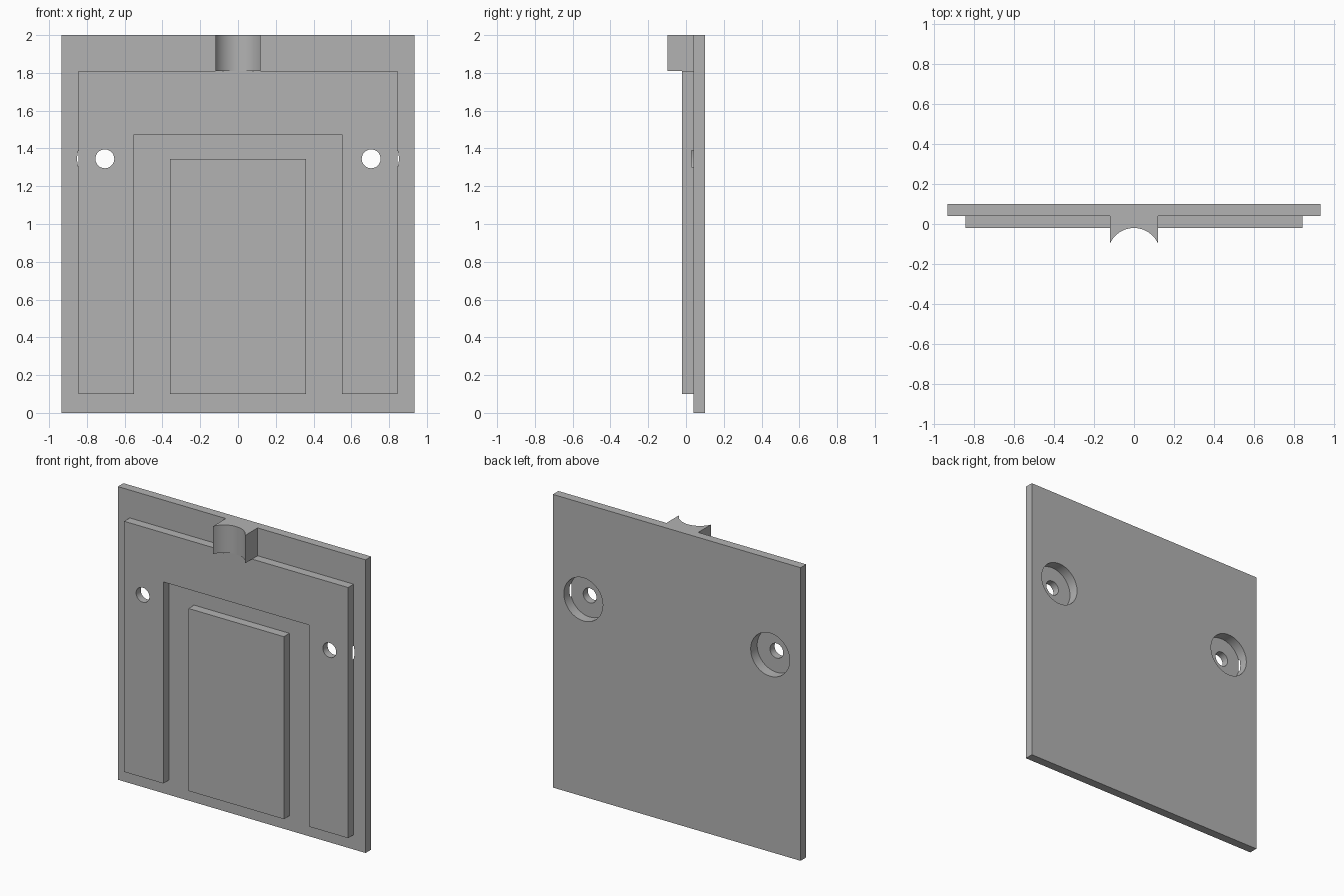
import bpy, bmesh, math

cube = bpy.data.objects.get("Cube")
if cube:
    bpy.data.objects.remove(cube, do_unlink=True)

grey = bpy.data.materials.new("plain grey")
grey.use_nodes = True
COLOUR = (0.45, 0.45, 0.45, 1)
grey.diffuse_color = COLOUR
grey.node_tree.nodes["Principled BSDF"].inputs["Base Color"].default_value = COLOUR

BACK, STEP, FACE = 0.10, 0.04, -0.02   # depth levels of plate and raised pads
PLATE_W, PAD_W, SLOT_W, PANEL_W, LUG_W = 0.935, 0.845, 0.55, 0.36, 0.12
PAD_BOTTOM, PAD_TOP, TOP = 0.10, 1.81, 2.0
HOLE_X, HOLE_Z = 0.705, 1.345


def extrude(name, points, direction):
    """Prism from a closed outline of 3D points."""
    bm = bmesh.new()
    face = bm.faces.new([bm.verts.new(p) for p in points])
    new = bmesh.ops.extrude_face_region(bm, geom=[face])["geom"]
    bmesh.ops.translate(bm, vec=direction,
                        verts=[v for v in new if isinstance(v, bmesh.types.BMVert)])
    bmesh.ops.recalc_face_normals(bm, faces=bm.faces)
    mesh = bpy.data.meshes.new(name)
    bm.to_mesh(mesh)
    bm.free()
    mesh.materials.append(grey)
    obj = bpy.data.objects.new(name, mesh)
    bpy.context.collection.objects.link(obj)
    return obj


def slab(name, outline, front, back):
    """Outline in x and z, given thickness along y."""
    return extrude(name, [(x, front, z) for x, z in outline], (0, back - front, 0))


def rectangle(half, bottom, top):
    return [(-half, bottom), (half, bottom), (half, top), (-half, top)]


def activate(obj):
    bpy.ops.object.select_all(action="DESELECT")
    obj.select_set(True)
    bpy.context.view_layer.objects.active = obj


def bore(obj, radius, front, back):
    """Cut a pair of mirrored round holes."""
    for side in (-1, 1):
        circle = [(side * HOLE_X + radius * math.cos(a), HOLE_Z + radius * math.sin(a))
                  for a in (math.tau * i / 48 for i in range(48))]
        cutter = slab("hole_cutter", circle, front, back)
        cutter.hide_render = True
        mod = obj.modifiers.new("hole", "BOOLEAN")
        mod.operation, mod.solver, mod.object = "DIFFERENCE", "EXACT", cutter
        activate(obj)
        bpy.ops.object.modifier_apply(modifier=mod.name)
        bpy.data.objects.remove(cutter, do_unlink=True)


# Back plate with screw recesses
plate = slab("back_plate", rectangle(PLATE_W, 0, TOP), STEP, BACK)
bore(plate, 0.147, STEP - 0.1, BACK + 0.1)

# Arch-shaped raised frame, with recess floors and screw holes
arch = [(-PAD_W, PAD_BOTTOM), (-SLOT_W, PAD_BOTTOM), (-SLOT_W, 1.475),
        (SLOT_W, 1.475), (SLOT_W, PAD_BOTTOM), (PAD_W, PAD_BOTTOM),
        (PAD_W, PAD_TOP), (-PAD_W, PAD_TOP)]
frame = slab("raised_frame", arch, FACE, STEP)
bore(frame, 0.147, STEP - 0.01, BACK)
bore(frame, 0.05, FACE - 0.1, BACK)

# Raised centre panel
panel = slab("centre_panel", rectangle(PANEL_W, PAD_BOTTOM, 1.345), FACE, STEP)

# Top lug with a concave front
sag = 0.078
radius = (LUG_W ** 2 + sag ** 2) / (2 * sag)
spread = math.asin(LUG_W / radius)
profile = [(LUG_W, STEP), (-LUG_W, STEP)]
for i in range(25):
    a = spread * (i / 12 - 1)
    profile.append((radius * math.sin(a), FACE - radius + radius * math.cos(a)))
lug = extrude("top_lug", [(x, y, PAD_TOP) for x, y in profile], (0, 0, TOP - PAD_TOP))

for obj in (plate, frame, panel, lug):
    activate(obj)
    bpy.ops.object.shade_smooth_by_angle(angle=math.radians(30))
